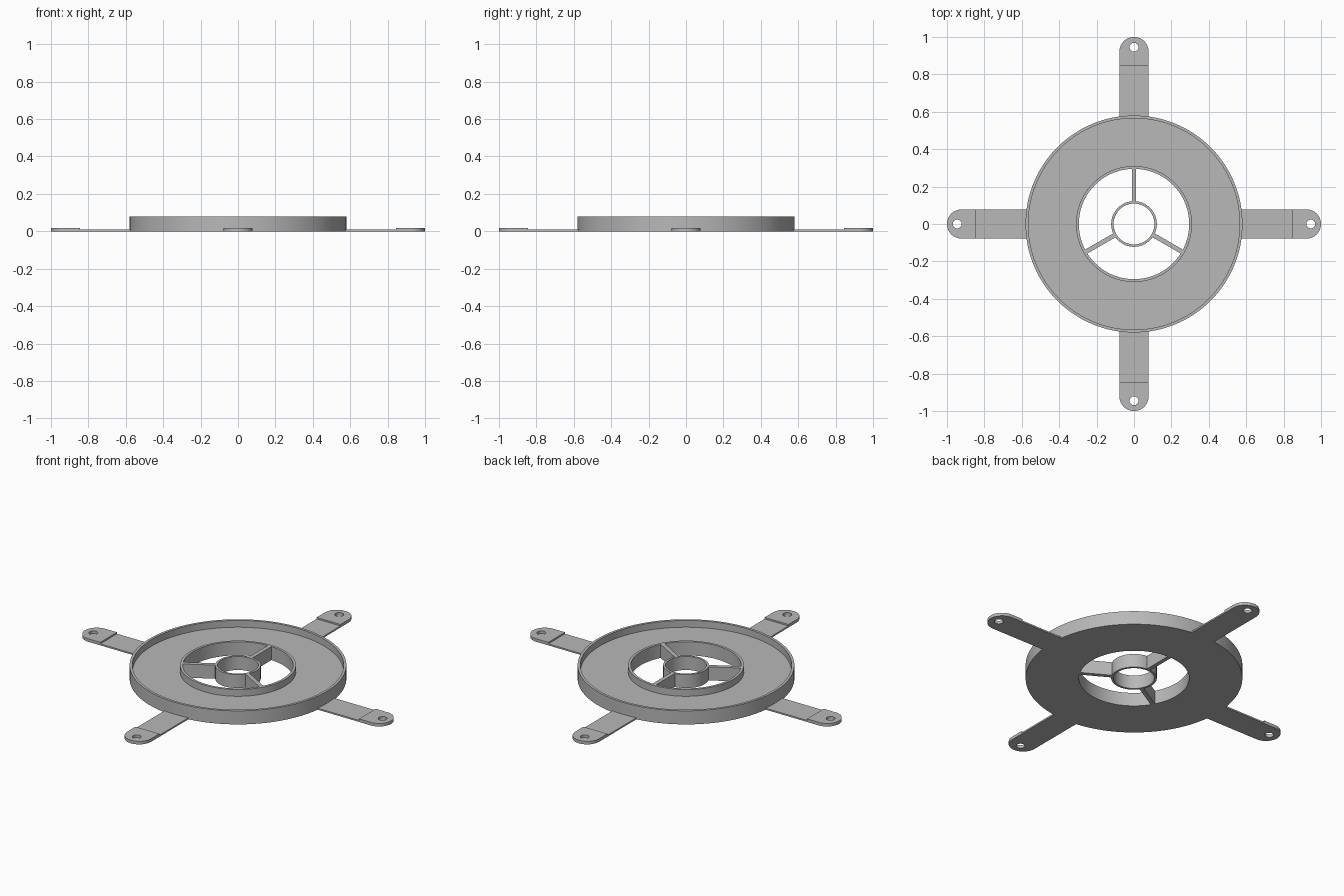
import bpy, bmesh
from math import sin, cos, pi, radians
from mathutils import Matrix

cube = bpy.data.objects.get("Cube")
if cube:
    bpy.data.objects.remove(cube, do_unlink=True)

GREY = (0.48, 0.48, 0.48, 1)
mat = bpy.data.materials.new("plain grey")
mat.use_nodes = True
mat.diffuse_color = GREY
mat.node_tree.nodes["Principled BSDF"].inputs["Base Color"].default_value = GREY

HEIGHT = 0.08


def finish(bm, name):
    bmesh.ops.recalc_face_normals(bm, faces=bm.faces)
    mesh = bpy.data.meshes.new(name)
    bm.to_mesh(mesh)
    bm.free()
    mesh.materials.append(mat)
    ob = bpy.data.objects.new(name, mesh)
    bpy.context.collection.objects.link(ob)
    bpy.ops.object.select_all(action="DESELECT")
    ob.select_set(True)
    bpy.context.view_layer.objects.active = ob
    bpy.ops.object.shade_smooth_by_angle(angle=radians(30))
    return ob


def revolve(name, profile, steps):
    """Spin a closed (radius, height) profile around z."""
    bm = bmesh.new()
    rings = []
    for i in range(steps):
        a = 2 * pi * i / steps
        rings.append([bm.verts.new((r * cos(a), r * sin(a), z)) for r, z in profile])
    n = len(profile)
    for i in range(steps):
        p, q = rings[i], rings[(i + 1) % steps]
        for j in range(n):
            k = (j + 1) % n
            bm.faces.new((p[j], q[j], q[k], p[k]))
    return finish(bm, name)


def plate(name, loops, thickness, turn):
    """Fill flat outlines (later ones are holes), thicken upward and turn about z."""
    bm = bmesh.new()
    edges = []
    for loop in loops:
        vs = [bm.verts.new((x, y, 0)) for x, y in loop]
        edges += [bm.edges.new((vs[i - 1], vs[i])) for i in range(len(vs))]
    bmesh.ops.triangle_fill(bm, edges=edges, use_beauty=True)
    geo = bmesh.ops.extrude_face_region(bm, geom=bm.faces[:], use_keep_orig=True)["geom"]
    top = [g for g in geo if isinstance(g, bmesh.types.BMVert)]
    bmesh.ops.translate(bm, verts=top, vec=(0, 0, thickness))
    bm.transform(Matrix.Rotation(turn, 4, "Z"))
    return finish(bm, name)


def arc(cx, r, start, end, steps):
    return [(cx + r * cos(start + (end - start) * i / steps),
             r * sin(start + (end - start) * i / steps)) for i in range(steps + 1)]


# Dish: raised outer rim, flat floor, raised lip around the central opening
FLOOR = 0.04
revolve("dish", [(0.295, 0), (0.58, 0), (0.58, HEIGHT), (0.565, HEIGHT),
                 (0.565, FLOOR), (0.31, FLOOR), (0.31, HEIGHT), (0.295, HEIGHT)], 128)

# Hub tube in the opening
revolve("hub", [(0.109, 0), (0.122, 0), (0.122, HEIGHT), (0.109, HEIGHT)], 64)

# Three spokes joining hub and dish
w = 0.012
for i in range(3):
    plate(f"spoke_{i + 1}", [[(0.117, -w), (0.298, -w), (0.298, w), (0.117, w)]],
          HEIGHT, radians(90 + 120 * i))

# Four thin arms, each ending in a thicker rounded pad with a screw hole
W, STEP = 0.078, 0.845
for i in range(4):
    turn = i * pi / 2
    plate(f"arm_{i + 1}", [[(0.57, -W), (STEP, -W), (STEP, W), (0.57, W)]], 0.009, turn)
    outline = [(STEP, -W)] + arc(1 - W, W, -pi / 2, pi / 2, 24) + [(STEP, W)]
    hole = arc(0.945, 0.024, 0, 2 * pi, 24)[:-1]
    plate(f"arm_pad_{i + 1}", [outline, hole], 0.018, turn)
